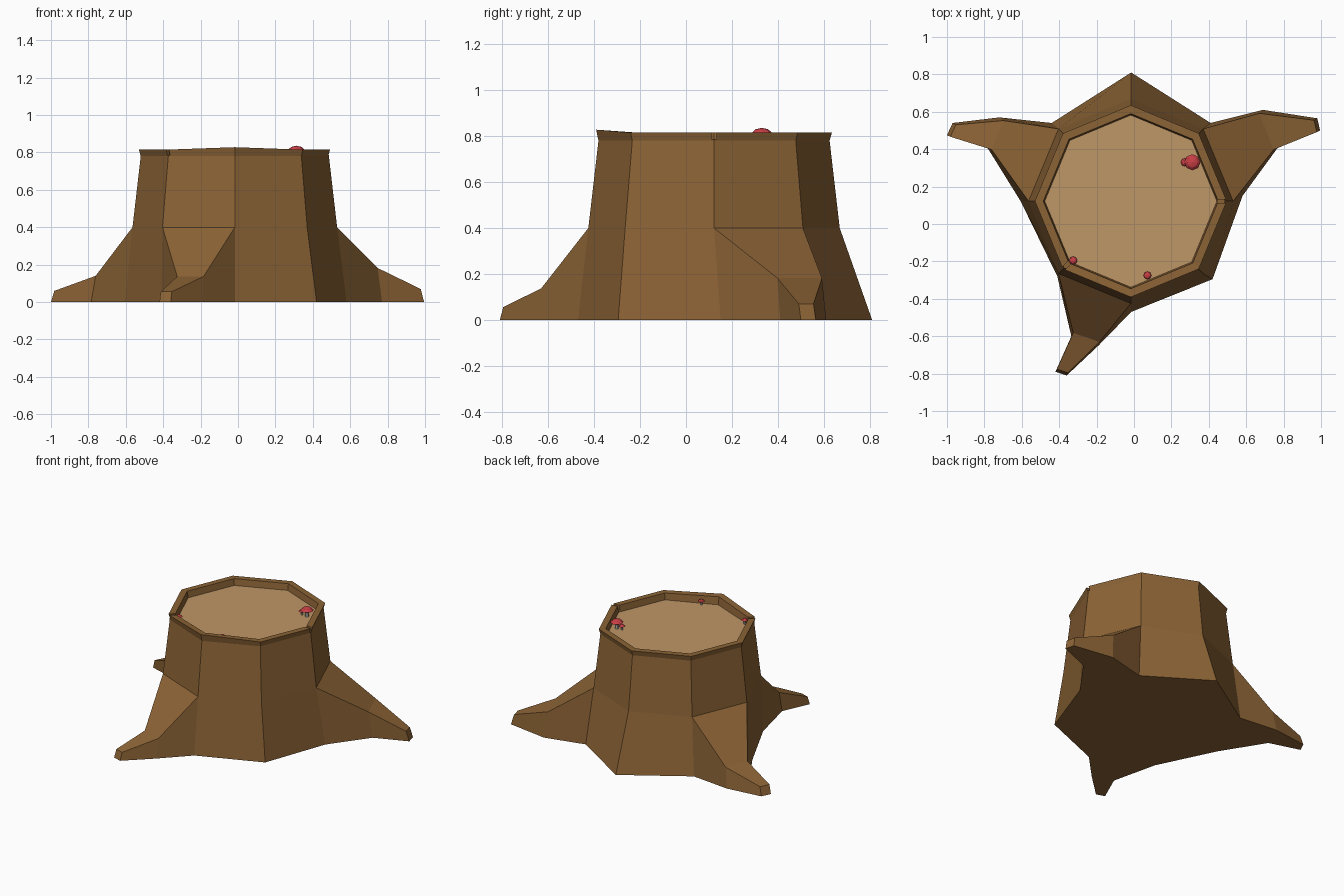
import bpy, bmesh, math
from mathutils import Vector

if "Cube" in bpy.data.objects:
    bpy.data.objects.remove(bpy.data.objects["Cube"])

CX, CY = -0.017, 0.122


def material(name, color):
    m = bpy.data.materials.new(name)
    m.diffuse_color = (*color, 1)
    m.use_nodes = True
    m.node_tree.nodes["Principled BSDF"].inputs["Base Color"].default_value = m.diffuse_color
    return m


bark = material("bark", (0.26, 0.125, 0.036))
wood = material("cut_wood", (0.52, 0.31, 0.135))
red = material("cap_red", (0.58, 0.05, 0.06))
grey = material("stem_grey", (0.5, 0.47, 0.42))

bm = bmesh.new()


def ring(r, z):
    return [bm.verts.new((CX + r * math.cos(k * math.pi / 4),
                          CY + r * math.sin(k * math.pi / 4), z)) for k in range(8)]


# Trunk rings, from the ground up over the rim to the sunken floor
base_xy = [(0.58, 0.15), (0.41, 0.54), (-0.015, 0.81), (-0.44, 0.54),
           (-0.605, 0.12), (-0.41, -0.28), (-0.015, -0.47), (0.42, -0.295)]
base = [bm.verts.new((x, y, 0)) for x, y in base_xy]
mid = ring(0.547, 0.4)
rim = ring(0.513, 0.815)
rim[6].co.z = 0.828
rings = [base, mid, ring(0.503, 0.78), rim, ring(0.468, 0.815), ring(0.46, 0.77)]
rings[4][6].co.z = 0.824

# Roots: octagon side -> (x, y) pairs and top height of each section
roots = {
    0: [((0.77, 0.41), (0.69, 0.61), 0.182), ((0.995, 0.5), (0.98, 0.565), 0.07)],
    3: [((-0.72, 0.57), (-0.785, 0.41), 0.14), ((-0.97, 0.54), (-1.0, 0.475), 0.06)],
    5: [((-0.335, -0.6), (-0.19, -0.65), 0.137), ((-0.42, -0.79), (-0.36, -0.81), 0.056)],
}
for lo, hi in zip(rings, rings[1:]):
    for k in range(8):
        if lo is base and k in roots:
            continue
        j = (k + 1) % 8
        bm.faces.new((lo[k], lo[j], hi[j], hi[k]))
bm.faces.new(base[::-1])
floor = bm.faces.new(rings[-1])
floor.material_index = 1

for k, sections in roots.items():
    j = k + 1
    loop = [base[k], base[j], mid[j], mid[k]]
    for n, (a, b, z) in enumerate(sections):
        s = 0.97 if n == 0 else 0.982
        pts = [(*a, 0), (*b, 0), (b[0] * s, b[1] * s, z), (a[0] * s, a[1] * s, z)]
        new = [bm.verts.new(p) for p in pts]
        for i in range(4):
            bm.faces.new((loop[i], loop[(i + 1) % 4], new[(i + 1) % 4], new[i]))
        loop = new
    bm.faces.new(loop)

bmesh.ops.recalc_face_normals(bm, faces=bm.faces)
me = bpy.data.meshes.new("stump")
bm.to_mesh(me)
bm.free()
me.materials.append(bark)
me.materials.append(wood)
stump = bpy.data.objects.new("stump", me)
bpy.context.collection.objects.link(stump)

# Cracks in the rim
for ang in (0, 225):
    a = math.radians(ang)
    bpy.ops.mesh.primitive_cube_add(
        size=1, location=(CX + 0.5 * math.cos(a), CY + 0.5 * math.sin(a), 0.82),
        rotation=(0, 0, a))
    cut = bpy.context.object
    cut.name = "crack_cutter"
    cut.scale = (0.14, 0.02, 0.066)
    cut.data.materials.append(bark)
    cut.hide_render = True
    cut.display_type = 'WIRE'
    mod = stump.modifiers.new("crack", 'BOOLEAN')
    mod.operation = 'DIFFERENCE'
    mod.solver = 'EXACT'
    mod.object = cut


# Mushrooms: low-poly domed cap on a thin stem
def mushroom(x, y, r, top):
    z0, h = 0.768, r * 0.6
    bpy.ops.mesh.primitive_cylinder_add(vertices=6, radius=r * 0.3, depth=top - h - z0 + 0.004,
                                        location=(x, y, (z0 + top - h + 0.004) / 2))
    stem = bpy.context.object
    stem.name = "mushroom_stem"
    stem.data.materials.append(grey)
    m = bmesh.new()
    prev = None
    for rad, z in ((0.8, 0), (1, 0.2), (0.65, 0.75)):
        cur = [m.verts.new((x + r * rad * math.cos(i * math.pi / 4),
                            y + r * rad * math.sin(i * math.pi / 4),
                            top - h + h * z)) for i in range(8)]
        if prev:
            for i in range(8):
                j = (i + 1) % 8
                m.faces.new((prev[i], prev[j], cur[j], cur[i]))
        else:
            m.faces.new(cur[::-1])
        prev = cur
    tip = m.verts.new((x, y, top))
    for i in range(8):
        m.faces.new((prev[i], prev[(i + 1) % 8], tip))
    mesh = bpy.data.meshes.new("mushroom_cap")
    m.to_mesh(mesh)
    m.free()
    mesh.materials.append(red)
    bpy.context.collection.objects.link(bpy.data.objects.new("mushroom_cap", mesh))


mushroom(0.312, 0.33, 0.043, 0.836)
mushroom(0.272, 0.33, 0.022, 0.808)
mushroom(0.072, -0.275, 0.021, 0.808)
mushroom(-0.325, -0.195, 0.022, 0.81)
